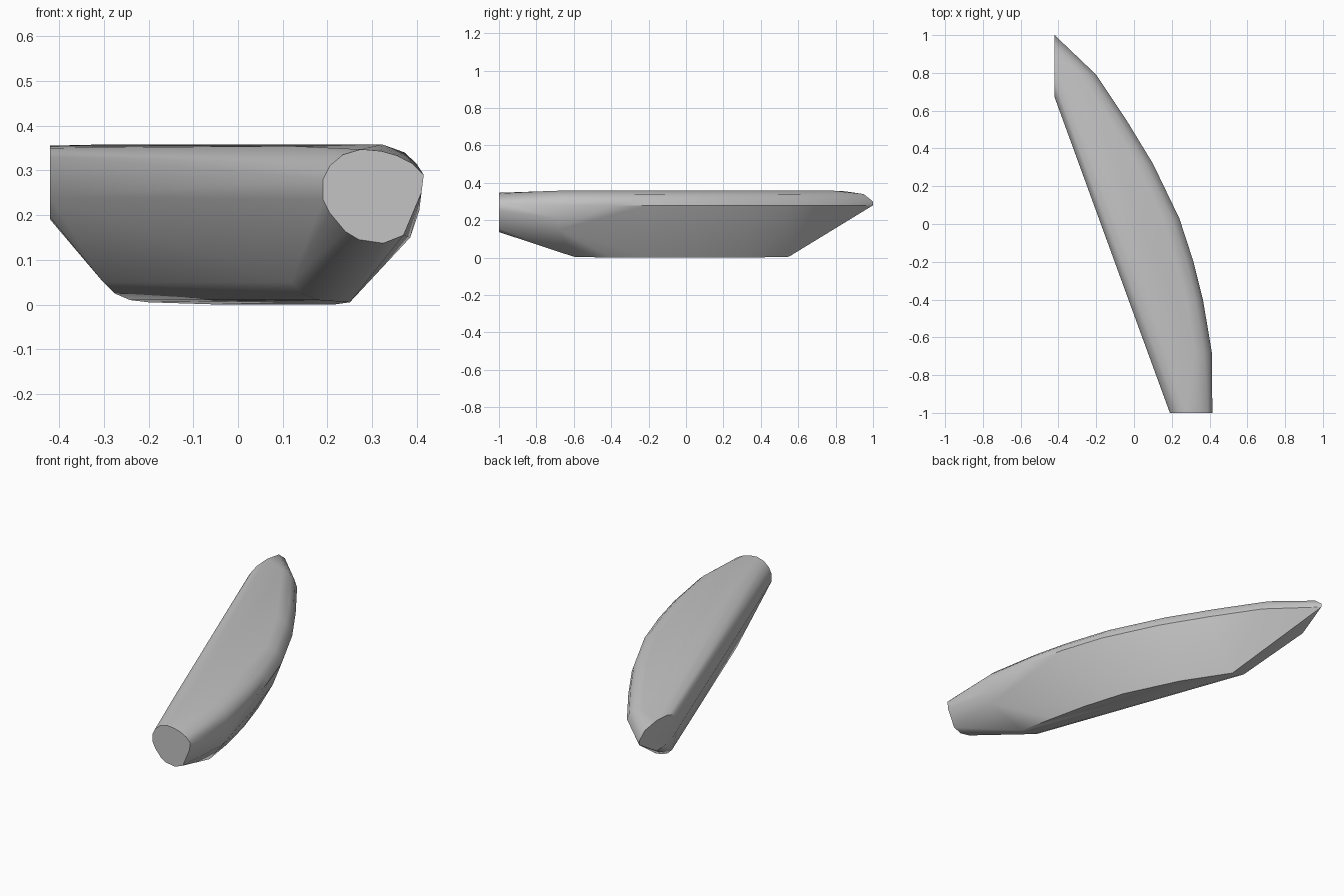
import bpy
import bmesh
import math

cube = bpy.data.objects.get("Cube")
if cube:
    bpy.data.objects.remove(cube, do_unlink=True)

# One plain grey material
grey = bpy.data.materials.new("plain grey")
grey.use_nodes = True
grey.diffuse_color = (0.55, 0.55, 0.55, 1)
bsdf = grey.node_tree.nodes["Principled BSDF"]
bsdf.inputs["Base Color"].default_value = grey.diffuse_color
bsdf.inputs["Roughness"].default_value = 0.6

points = []


def inner_x(y):
    """Straight inner side in plan."""
    return -0.42 + (0.67 - y) * 0.365


# Flat front cap (x, z)
front_cap = [(0.19, 0.235), (0.19, 0.28), (0.205, 0.31), (0.235, 0.335),
             (0.275, 0.347), (0.32, 0.343), (0.355, 0.333), (0.39, 0.315),
             (0.415, 0.29), (0.41, 0.25), (0.37, 0.155), (0.325, 0.137),
             (0.27, 0.145), (0.24, 0.163), (0.205, 0.205)]
points += [(x, -1, z) for x, z in front_cap]

# Flat oblique rear cap (y, z)
rear_cap = [(0.67, 0.24), (0.67, 0.285), (0.70, 0.33), (0.76, 0.35),
            (0.85, 0.355), (0.95, 0.34), (1.0, 0.3), (1.0, 0.28),
            (0.85, 0.19), (0.78, 0.195), (0.71, 0.215)]
points += [(-0.42, y, z) for y, z in rear_cap]

# Rounded inner side: same section at both ends of the flat underside
inner_section = [(0, 0.24), (0, 0.285), (0.015, 0.32), (0.045, 0.342),
                 (0.08, 0.354), (0.075, 0.05), (0.1, 0.025), (0.135, 0.01)]
for y in (-0.6, 0.55):
    points += [(inner_x(y) + d, y, z) for d, z in inner_section]

# Curved outer side: plan position of the rim along the length
rim = [(-0.68, 0.412), (-0.4, 0.365), (-0.2, 0.315), (0.03, 0.24),
       (0.32, 0.1), (0.55, -0.04), (0.79, -0.2)]
rim_section = [(0, 0.28), (0.013, 0.315), (0.04, 0.34), (0.09, 0.358)]
for y, x in rim:
    points += [(x - d, y, z) for d, z in rim_section]

# Underside edge, with a slightly bulging flank up to the rim
keel = [(-0.6, 0.25, 0.4), (-0.4, 0.215, 0.365), (-0.2, 0.17, 0.315),
        (0.03, 0.1, 0.24), (0.32, -0.04, 0.1), (0.55, -0.2, -0.04)]
for y, low, high in keel:
    points.append((low, y, 0.005 if abs(y) > 0.5 else 0.0))
    points.append((low + 0.62 * (high - low), y, 0.15))

# Shoulder of the flank near the front cap
points += [(0.405, -0.68, 0.21), (0.385, -0.68, 0.15)]

# Wrap the sections in one skin
bm = bmesh.new()
for p in points:
    bm.verts.new(p)
bmesh.ops.convex_hull(bm, input=bm.verts[:])
loose = [v for v in bm.verts if not v.link_faces]
bmesh.ops.delete(bm, geom=loose, context='VERTS')
bmesh.ops.dissolve_limit(bm, angle_limit=math.radians(1.5),
                         verts=bm.verts[:], edges=bm.edges[:])
bmesh.ops.recalc_face_normals(bm, faces=bm.faces[:])

mesh = bpy.data.meshes.new("curved_blade_body")
bm.to_mesh(mesh)
bm.free()
body = bpy.data.objects.new("curved_blade_body", mesh)
bpy.context.collection.objects.link(body)
mesh.materials.append(grey)

bpy.ops.object.select_all(action='DESELECT')
body.select_set(True)
bpy.context.view_layer.objects.active = body
bpy.ops.object.shade_smooth_by_angle(angle=math.radians(32))
